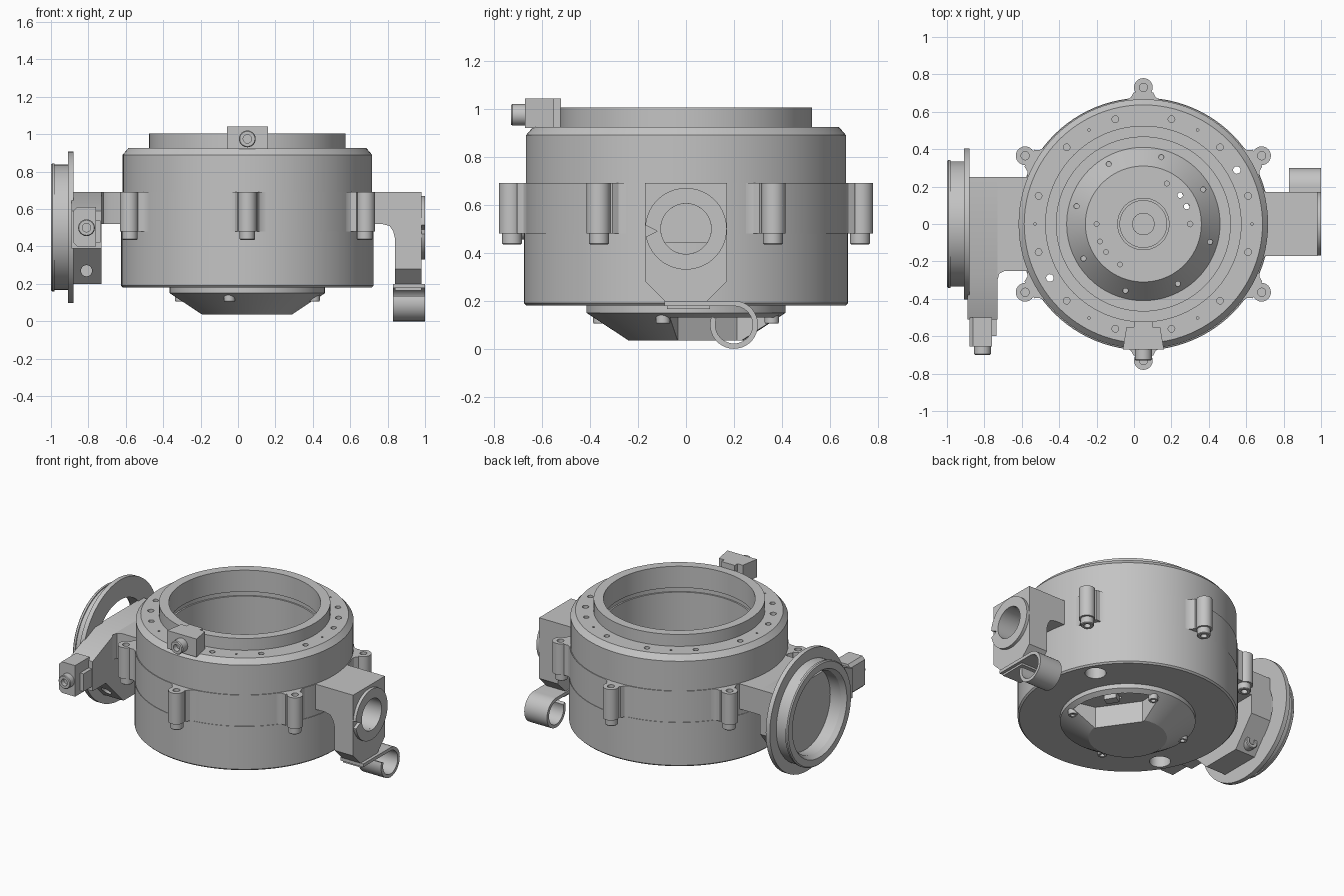
import bpy, bmesh, math
from mathutils import Vector, Matrix

if "Cube" in bpy.data.objects:
    bpy.data.objects.remove(bpy.data.objects["Cube"], do_unlink=True)

metal = bpy.data.materials.new("cast_grey")
metal.use_nodes = True
GREY = (0.55, 0.55, 0.55, 1)
metal.diffuse_color = GREY
for node in metal.node_tree.nodes:
    if node.type == 'BSDF_PRINCIPLED':
        node.inputs["Base Color"].default_value = GREY

CX = 0.05  # housing axis


def shade(mesh):
    for p in mesh.polygons:
        p.use_smooth = True
    mesh.set_sharp_from_angle(angle=math.radians(28))


def finish(name, bm):
    bmesh.ops.remove_doubles(bm, verts=bm.verts, dist=1e-5)
    bmesh.ops.recalc_face_normals(bm, faces=bm.faces)
    mesh = bpy.data.meshes.new(name)
    bm.to_mesh(mesh)
    bm.free()
    mesh.materials.append(metal)
    shade(mesh)
    ob = bpy.data.objects.new(name, mesh)
    bpy.context.collection.objects.link(ob)
    return ob


def lathe(name, profile, at=(0, 0, 0), axis=(0, 0, 1), n=32):
    """Turn (radius, height) points about an axis through a point."""
    bm = bmesh.new()
    vs = [bm.verts.new((r, 0, z)) for r, z in profile]
    edges = [bm.edges.new(pair) for pair in zip(vs, vs[1:])]
    if profile[0][0] > 0:
        edges.append(bm.edges.new((vs[-1], vs[0])))
    bmesh.ops.spin(bm, geom=vs + edges, cent=(0, 0, 0), axis=(0, 0, 1),
                   angle=math.tau, steps=n)
    turn = Vector((0, 0, 1)).rotation_difference(Vector(axis)).to_matrix().to_4x4()
    bm.transform(Matrix.Translation(at) @ turn)
    return finish(name, bm)


def rod(name, r, at, length, axis=(0, 0, 1), n=24):
    return lathe(name, [(0, 0), (r, 0), (r, length), (0, length)], at, axis, n)


def prism(name, pts, lo, hi, axis, turn=None):
    """Extrude an outline along x (y,z), y (x,z) or z (x,y)."""
    place = {"x": lambda a, b: (lo, a, b), "y": lambda a, b: (a, lo, b),
             "z": lambda a, b: (a, b, lo)}[axis]
    step = Vector([(hi - lo) * (axis == k) for k in "xyz"])
    bm = bmesh.new()
    face = bm.faces.new([bm.verts.new(place(a, b)) for a, b in pts])
    out = bmesh.ops.extrude_face_region(bm, geom=[face])
    bmesh.ops.translate(bm, vec=step,
                        verts=[g for g in out["geom"] if isinstance(g, bmesh.types.BMVert)])
    if turn:
        bm.transform(turn)
    return finish(name, bm)


def rect(a, b, c, d):
    return [(a, c), (b, c), (b, d), (a, d)]


def cut(ob, cutters):
    for c in cutters:
        m = ob.modifiers.new("cut", 'BOOLEAN')
        m.operation, m.solver, m.object = 'DIFFERENCE', 'EXACT', c
    deps = bpy.context.evaluated_depsgraph_get()
    mesh = bpy.data.meshes.new_from_object(ob.evaluated_get(deps))
    ob.modifiers.clear()
    ob.data = mesh
    shade(mesh)
    for c in cutters:
        bpy.data.objects.remove(c, do_unlink=True)


def polar(deg, r, z):
    a = math.radians(deg)
    return (CX + r * math.cos(a), r * math.sin(a), z)


def about_axis(deg):
    return Matrix.Translation((CX, 0, 0)) @ Matrix.Rotation(math.radians(deg), 4, 'Z')


def screw(name, r, at, length, axis):
    s = r * 0.5
    return lathe(name, [(0, 0), (r, 0), (r, length * 0.9), (r * 0.9, length),
                        (s, length), (s, length * 0.4), (0, length * 0.4)], at, axis, 24)


# Turned housing with a collar on top and a raised cone inside
housing = lathe("housing", [
    (0, .18), (.665, .18), (.675, .19), (.675, .48), (.672, .48), (.672, .69),
    (.667, .69), (.667, .89), (.637, .925), (.525, .925), (.525, 1.005), (.465, 1.005),
    (.465, .86), (.475, .86), (.475, .83), (.465, .83), (.465, .22), (.41, .22),
    (.31, .34), (.125, .34), (.125, .22), (.06, .22), (.06, .24), (0, .24)],
    (CX, 0, 0), n=96)

# Bolt holes, through holes and counterbores from below
holes = [rod("hole", .018, polar(15 + 30 * k, .58, .88), .1, n=12) for k in range(12)]
holes += [rod("hole", .007, polar(60 * k, .58, .88), .1, n=8) for k in range(6)]
holes += [lathe("hole", [(0, 0), (.065, 0), (.065, .45), (.02, .45), (.02, 1), (0, 1)],
                polar(d, .577, 0), n=24) for d in (30, 210)]
holes += [rod("hole", .014, polar(45 * k - 15, .37, .24), .2, n=12) for k in range(8)]
holes += [rod("hole", .013, polar(d, .25, .28), .2, n=12)
          for d in (60, 180, 202, 217, 240)]
holes += [rod("hole", .015, polar(d, .25, .1), .4, n=12) for d in (0, 22, 38)]
cut(housing, holes)

# Conical dish underneath with a pocket open to the housing floor
dish = lathe("dish", [(0, .035), (.24, .035), (.415, .15), (.415, .19), (0, .19)],
             (CX, 0, 0), n=96)
rim = [(.385 * math.cos(a), .385 * math.sin(a))
       for a in [math.radians(9 * k - 45) for k in range(11)]]
cut(dish, [prism("pocket", [(.17, .14), (.17, -.16)] + rim, 0, .3, "z", about_axis(35))])
prism("pocket_block", rect(.26, .32, -.04, .04), .14, .19, "z", about_axis(30))
for k in range(4):
    screw("dish_screw", .03, polar(90 * k - 15, .37, .16), .055, (0, 0, -1))

# Hub ring inside
lathe("hub_ring", [(.125, .2), (.14, .2), (.14, .35), (.125, .35)], (CX, 0, 0), n=48)

# Six bolted lugs round the flange
fillet = [(.63, .1), (.664, .1), (.668, .082), (.678, .066), (.704, .052)]
for k in range(6):
    d = 30 + 60 * k
    lathe("lug", [(0, .6), (.022, .6), (.022, .69), (.05, .69), (.05, .48), (0, .48)],
          polar(d, .73, 0), n=24)
    prism("lug_web", [(r, -w) for r, w in fillet] + fillet[::-1],
          .48, .69, "z", about_axis(d))
    screw("lug_bolt", .041, polar(d, .725, .48), .045, (0, 0, -1))

# Clamp on the upper rim
prism("rim_clamp", [(-.06, -.672), (.16, -.672), (.14, -.55), (.1, -.55), (.1, -.52),
                    (0, -.52), (0, -.55), (-.04, -.55)], .92, 1.042, "z")
screw("rim_clamp_screw", .045, (CX, -.67, .975), .06, (0, -1, 0))

# Right arm with bored column
prism("right_arm", [(.6, .69), (.84, .69), (.84, .44), (.83, .48), (.81, .51),
                    (.77, .52), (.6, .52)], -.17, .17, "y")
column = prism("right_column", [(-.17, .69), (.17, .69), (.17, .28), (.09, .2),
                                (-.09, .2), (-.17, .28)], .84, .98, "x")
cut(column, [rod("bore", .105, (.8, 0, .5), .3, (1, 0, 0), 48)])
boss = lathe("bore_boss", [(.105, .975), (.17, .975), (.17, 1), (.105, 1)],
             (0, 0, .5), (1, 0, 0), 64)
cut(boss, [prism("notch", [(-.2, .53), (-.12, .49), (-.2, .45)], .97, 1.1, "x")])

# Strap curled into a hose clip
arc = [math.radians(90 - 10 * i) for i in range(30)]


def curl(r):
    return [(.2 + r * math.cos(a), .1 + r * math.sin(a)) for a in arc]


prism("hose_clip", [(-.09, .2)] + curl(.1) + curl(.078)[::-1] + [(-.09, .178)],
      .83, 1, "x")
prism("clip_pad", rect(.84, .98, -.08, .1), .165, .2, "z")

# Left arm: flat plate, and a block that slopes towards its clamp
prism("left_arm", [(-.73, .25), (-.5, .25), (-.5, -.25), (-.69, -.25), (-.72, -.265),
                   (-.73, -.3)], .52, .69, "z")
block = prism("left_block", [(.25, .69), (.25, .39), (.1, .2), (-.18, .2), (-.37, .39),
                             (-.51, .39), (-.51, .59), (-.27, .69)], -.89, -.73, "x")
cut(block, [rod("hole", .03, (-.81, -.5, .27), .35, (0, 1, 0))])
screw("left_block_screw", .045, (-.81, .1, .26), .06, (0, 1, 0))

# Round port flange
lathe("port_flange", [(.27, .88), (.405, .88), (.405, .91), (.335, .91), (.335, .98),
                      (.342, .98), (.342, .993), (.335, 1), (.29, 1), (.27, .97)],
      (0, 0, .502), (-1, 0, 0), 80)

# Clamp on the left arm
prism("arm_clamp", [(-.88, .42), (-.86, .4), (-.76, .4), (-.76, .61), (-.86, .61),
                    (-.88, .59)], -.655, -.5, "y")
prism("arm_clamp_plate", rect(-.76, -.735, .42, .54), -.6, -.5, "y")
screw("arm_clamp_screw", .045, (-.81, -.65, .5), .05, (0, -1, 0))
